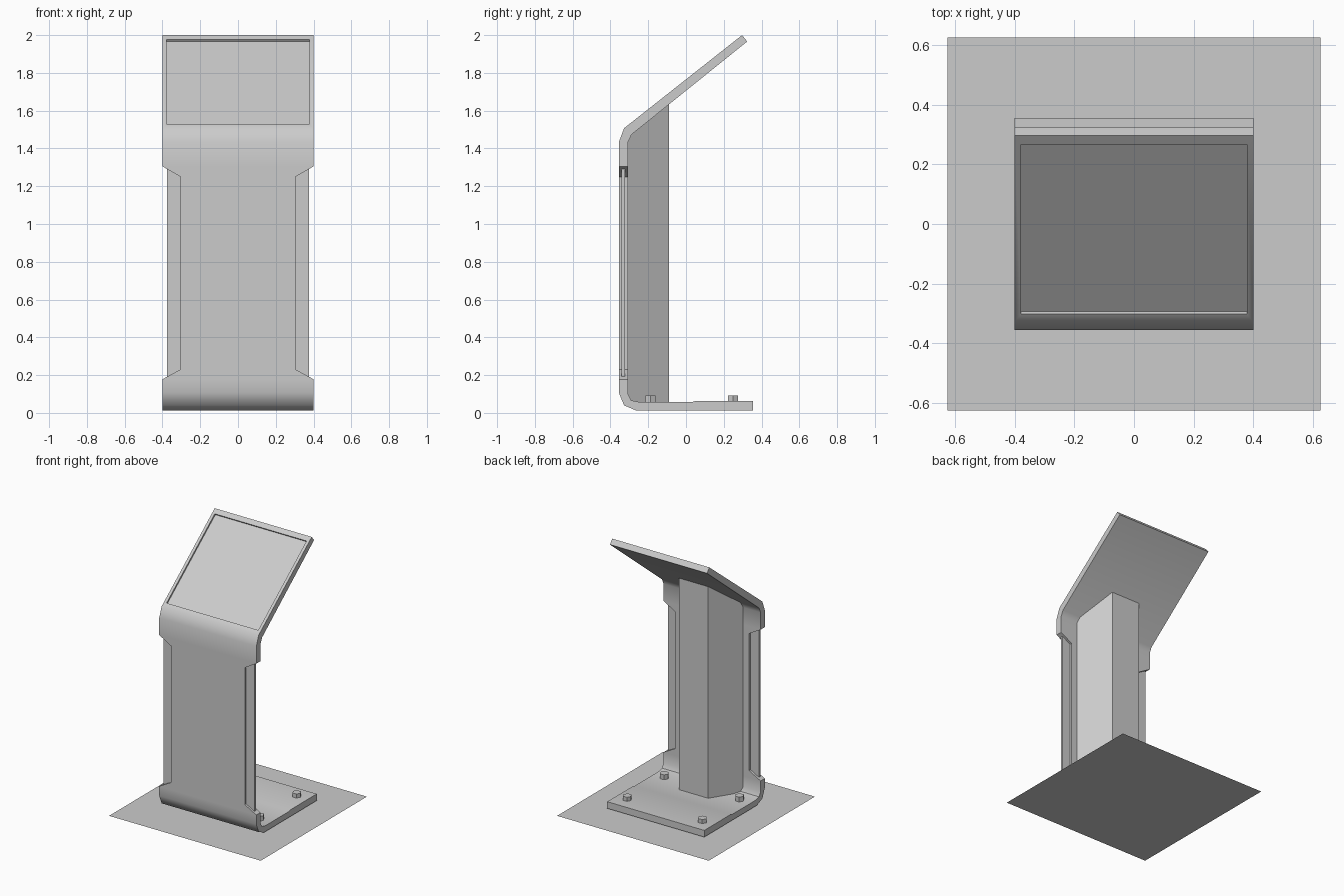
import bpy, bmesh, math
from mathutils import Vector

if "Cube" in bpy.data.objects:
    bpy.data.objects.remove(bpy.data.objects["Cube"])


def finish(name, bm, smooth=None):
    bmesh.ops.recalc_face_normals(bm, faces=bm.faces[:])
    mesh = bpy.data.meshes.new(name)
    bm.to_mesh(mesh)
    bm.free()
    ob = bpy.data.objects.new(name, mesh)
    bpy.context.collection.objects.link(ob)
    if smooth:
        bpy.ops.object.select_all(action='DESELECT')
        ob.select_set(True)
        bpy.context.view_layer.objects.active = ob
        bpy.ops.object.shade_smooth_by_angle(angle=math.radians(smooth))
    return ob


def loft(bm, loops):
    """Join a row of closed four-point loops and cap both ends."""
    rings = [[bm.verts.new(p) for p in loop] for loop in loops]
    sides = []
    for a, b in zip(rings, rings[1:]):
        for i in range(4):
            j = (i + 1) % 4
            sides.append(bm.faces.new((a[i], a[j], b[j], b[i])))
    bm.faces.new(rings[0])
    bm.faces.new(rings[-1][::-1])
    return sides


# Bent body panel: outer (y, z), inner (y, z), half width, from screen top to foot
stations = [
    ((0.297, 2.0), (0.324, 1.966), 0.4),
    ((-0.328, 1.507), (-0.288, 1.474), 0.4),
    ((-0.356, 1.433), (-0.307, 1.433), 0.4),
    ((-0.356, 1.305), (-0.307, 1.305), 0.4),
    ((-0.356, 1.25), (-0.307, 1.25), 0.305),
    ((-0.356, 0.23), (-0.307, 0.23), 0.305),
    ((-0.356, 0.178), (-0.307, 0.178), 0.4),
    ((-0.356, 0.108), (-0.307, 0.10), 0.4),
    ((-0.328, 0.04), (-0.29, 0.066), 0.4),
    ((-0.265, 0.013), (-0.245, 0.057), 0.4),
    ((0.03, 0.013), (0.03, 0.057), 0.4),
    ((0.05, 0.013), (0.05, 0.063), 0.4),
    ((0.356, 0.013), (0.356, 0.063), 0.4),
]
bm = bmesh.new()
faces = loft(bm, [((-w, *o), (w, *o), (w, *i), (-w, *i)) for o, i, w in stations])

# Recessed screen in the sloping front face
screen = faces[0]
bmesh.ops.recalc_face_normals(bm, faces=bm.faces[:])
top, low = Vector((0, *stations[0][0])), Vector((0, *stations[1][0]))
bmesh.ops.inset_individual(bm, faces=[screen], thickness=0.02)
for v in screen.verts:
    p = top.lerp(low, 0.049 if v.co.z > 1.75 else 0.957)
    v.co = (math.copysign(0.378, v.co.x), p.y, p.z)
screen.normal_update()
inward = -screen.normal * 0.012
pocket = bmesh.ops.extrude_face_region(bm, geom=[screen])
bmesh.ops.translate(bm, vec=inward,
                    verts=[g for g in pocket['geom'] if isinstance(g, bmesh.types.BMVert)])
if screen.is_valid:
    bmesh.ops.delete(bm, geom=[screen], context='FACES_ONLY')
finish("body_panel", bm, 50)

# Tapered support column behind the panel
bm = bmesh.new()
plan = [(-0.257, -0.306, 1.465), (0.257, -0.306, 1.465),
        (0.12, -0.09, 1.64), (-0.12, -0.09, 1.64)]
loft(bm, [[(x, y, 0.05) for x, y, z in plan], plan])
finish("rear_column", bm)

# Thin side plates filling the notches
for side, name in ((-1, "left"), (1, "right")):
    bm = bmesh.new()
    outline = [(0.30, 0.227), (0.375, 0.19), (0.375, 1.292), (0.30, 1.253)]
    loft(bm, [[(side * x, y, z) for x, z in outline] for y in (-0.341, -0.324)])
    finish(name + "_side_plate", bm)

# Hexagonal floor bolts
for x in (-0.31, 0.31):
    for y in (-0.188, 0.249):
        bpy.ops.mesh.primitive_cylinder_add(vertices=6, radius=0.0315, depth=0.037,
                                            location=(x, y, 0.0745),
                                            rotation=(0, 0, math.radians(30)))
        bpy.context.object.name = "floor_bolt"

# Flat square sheet the stand sits on
bpy.ops.mesh.primitive_plane_add(size=1.25, location=(0, 0, 0))
bpy.context.object.name = "base_sheet"
